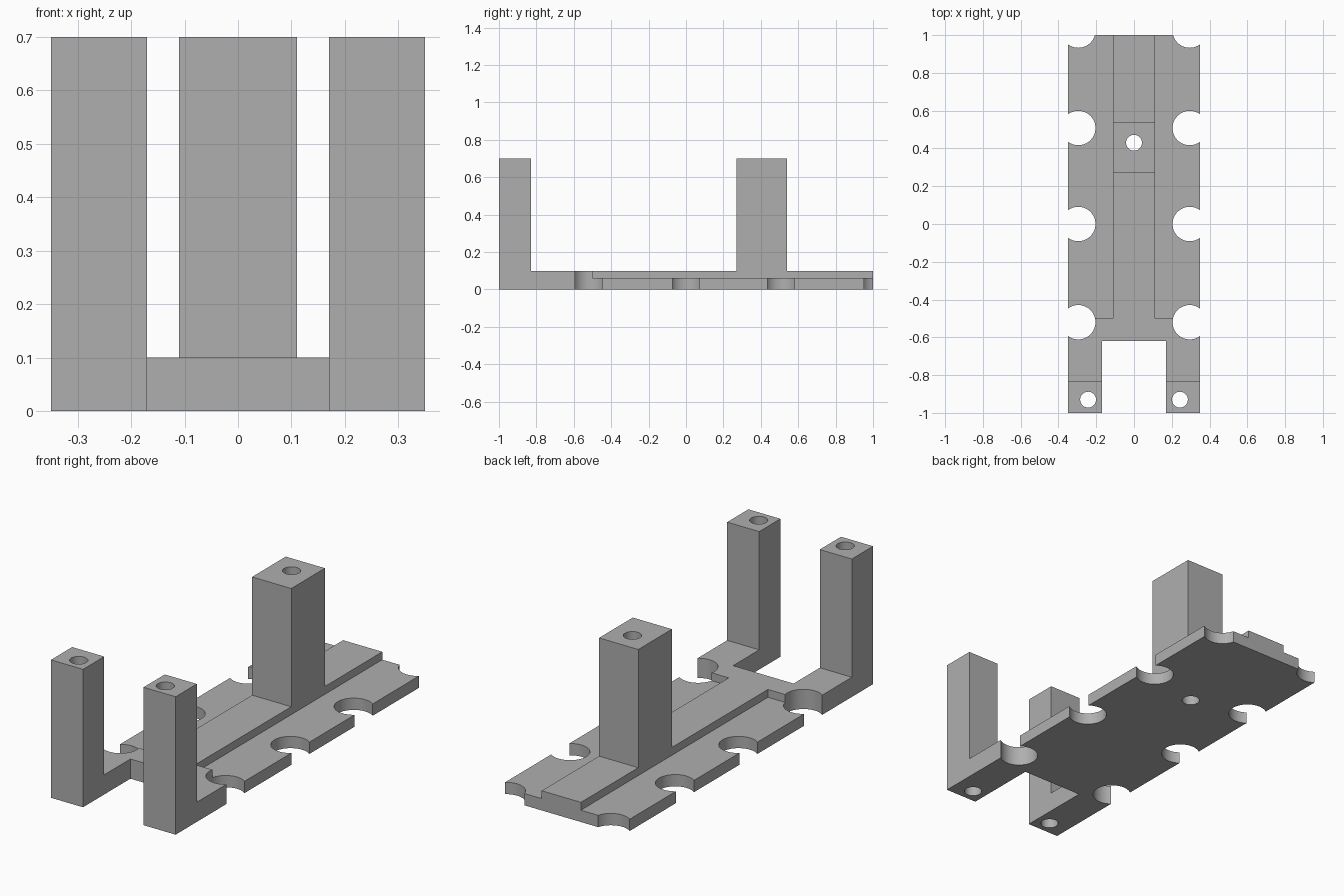
import bpy
import math

# Remove only the default cube
cube = bpy.data.objects.get("Cube")
if cube:
    bpy.data.objects.remove(cube, do_unlink=True)

grey = bpy.data.materials.new("plain_grey")
grey.use_nodes = True
colour = (0.43, 0.43, 0.43, 1)
grey.diffuse_color = colour
grey.node_tree.nodes["Principled BSDF"].inputs["Base Color"].default_value = colour


def box(name, x, y, z):
    """Box spanning the given (low, high) ranges."""
    spans = (x, y, z)
    bpy.ops.mesh.primitive_cube_add(size=1, location=[(a + b) / 2 for a, b in spans])
    ob = bpy.context.object
    ob.name = name
    ob.scale = [b - a for a, b in spans]
    bpy.ops.object.transform_apply(location=True, rotation=False, scale=True)
    ob.data.materials.append(grey)
    return ob


def drill(name, x, y, radius):
    """Vertical cutter through the full height."""
    bpy.ops.mesh.primitive_cylinder_add(vertices=64, radius=radius, depth=2, location=(x, y, 0.35))
    ob = bpy.context.object
    ob.name = name
    ob.data.materials.append(grey)
    return ob


W, H, DECK, LEDGE, FAR = 0.35, 0.7, 0.1, 0.06, 1.2
bracket = box("post_bracket", (-W, W), (-1, 1), (0, H))

# Open space around the posts, and the fork slot
cutters = [
    box("middle_cutter", (-FAR, FAR), (-0.83, 0.27), (DECK, FAR)),
    box("back_cutter", (-FAR, FAR), (0.54, FAR), (DECK, FAR)),
    box("fork_cutter", (-0.17, 0.17), (-FAR, -0.62), (-FAR, FAR)),
    drill("back_post_hole_cutter", 0, 0.43, 0.042),
]
for side in (-1, 1):
    # Lower ledges beside the central rail
    cutters.append(box("ledge_cutter", sorted((side * 0.11, side * FAR)), (-0.5, FAR), (LEDGE, FAR)))
    # Screw holes of the front posts
    cutters.append(drill("front_post_hole_cutter", side * 0.243, -0.93, 0.042))
    # Round notches along the edges
    for y in (-0.52, 0, 0.508, 1.024):
        cutters.append(drill("notch_cutter", side * 0.295, y, 0.091))

bpy.context.view_layer.objects.active = bracket
for cutter in cutters:
    cutter.hide_render = True
    mod = bracket.modifiers.new("cut", "BOOLEAN")
    mod.operation = "DIFFERENCE"
    mod.solver = "EXACT"
    mod.object = cutter
    bpy.ops.object.modifier_apply(modifier=mod.name)
for cutter in cutters:
    bpy.data.objects.remove(cutter, do_unlink=True)

# Smooth the bores, keep the corners sharp
bpy.ops.object.select_all(action="DESELECT")
bracket.select_set(True)
bpy.ops.object.shade_smooth_by_angle(angle=math.radians(30))
